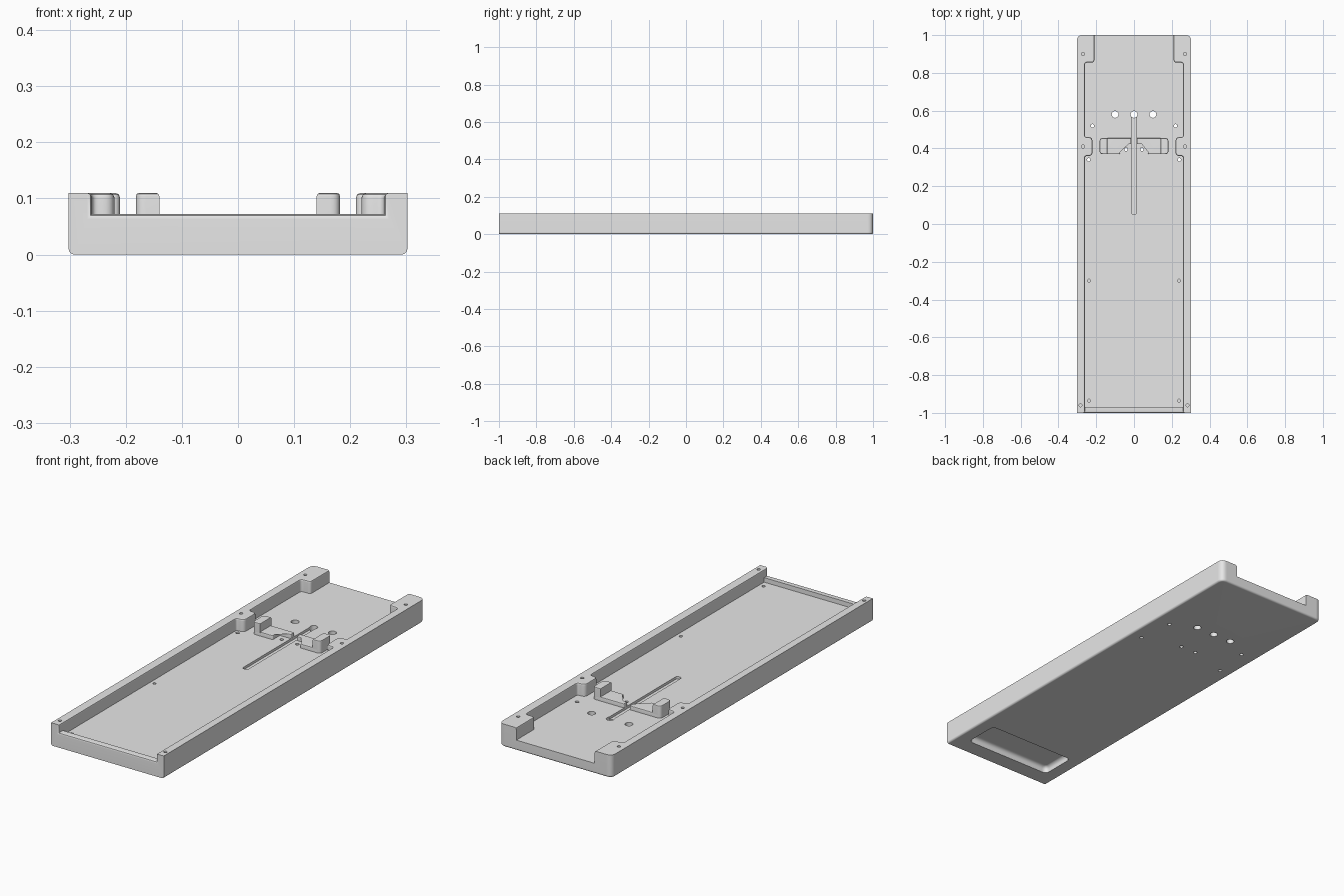
import bpy, bmesh, math
from mathutils import Vector

cube = bpy.data.objects.get("Cube")
if cube:
    bpy.data.objects.remove(cube, do_unlink=True)

grey = bpy.data.materials.new("plain grey")
grey.use_nodes = True
grey.diffuse_color = (0.8, 0.8, 0.8, 1)
grey.node_tree.nodes["Principled BSDF"].inputs["Base Color"].default_value = (0.8, 0.8, 0.8, 1)

W, TOP, FLOOR, LIP = 0.302, 0.11, 0.05, 0.072
INNER = 0.26


def rounded(corners, steps=6):
    """Outline from (x, y, radius) corners."""
    out = []
    for i, (x, y, r) in enumerate(corners):
        p = Vector((x, y))
        if r == 0:
            out.append(p)
            continue
        a = p + (Vector(corners[i - 1][:2]) - p).normalized() * r
        b = p + (Vector(corners[(i + 1) % len(corners)][:2]) - p).normalized() * r
        for k in range(steps + 1):
            t = k / steps
            out.append(a * (1 - t) ** 2 + p * 2 * t * (1 - t) + b * t * t)
    return out


def rect(x0, x1, y0, y1, r=0.0):
    return rounded([(x0, y0, r), (x1, y0, r), (x1, y1, r), (x0, y1, r)])


def circle(x, y, r, n=20):
    return [Vector((x + r * math.cos(math.tau * i / n), y + r * math.sin(math.tau * i / n)))
            for i in range(n)]


def bevel(obj, rule, width, segments=2):
    """Bevel the edges whose middle point and ends satisfy the rule."""
    bm = bmesh.new()
    bm.from_mesh(obj.data)
    picked = [e for e in bm.edges if rule(e.verts[0].co, e.verts[1].co)]
    bmesh.ops.bevel(bm, geom=picked, offset=width, offset_type='OFFSET',
                    segments=segments, profile=0.5, affect='EDGES')
    bm.to_mesh(obj.data)
    bm.free()


def prism(name, outline, z0, z1):
    bm = bmesh.new()
    face = bm.faces.new([bm.verts.new((p.x, p.y, z0)) for p in outline])
    grown = bmesh.ops.extrude_face_region(bm, geom=[face])["geom"]
    bmesh.ops.translate(bm, vec=(0, 0, z1 - z0),
                        verts=[v for v in grown if isinstance(v, bmesh.types.BMVert)])
    bmesh.ops.recalc_face_normals(bm, faces=bm.faces)
    mesh = bpy.data.meshes.new(name)
    bm.to_mesh(mesh)
    bm.free()
    mesh.materials.append(grey)
    obj = bpy.data.objects.new(name, mesh)
    bpy.context.collection.objects.link(obj)
    return obj


def cut(obj, cutter):
    mod = obj.modifiers.new("cut", 'BOOLEAN')
    mod.operation, mod.solver, mod.object = 'DIFFERENCE', 'EXACT', cutter
    bpy.context.view_layer.objects.active = obj
    bpy.ops.object.modifier_apply(modifier=mod.name)
    bpy.data.objects.remove(cutter, do_unlink=True)


def level(a, b, z):
    return abs(a.z - z) < 1e-4 and abs(b.z - z) < 1e-4


# Tray block with rounded back corners and softened underside
tray = prism("tray", rounded([(-W, -1, 0), (W, -1, 0), (W, 1, 0.03), (-W, 1, 0.03)]), 0, TOP)
bevel(tray, lambda a, b: level(a, b, 0) and (a.y + b.y) / 2 > -0.999, 0.01, 3)

# Main cavity, open at the back, with a boss and a wide corner on each side
half = [(INNER, -0.97, 0), (INNER, 0.36, 0.012), (0.22, 0.36, 0.022), (0.22, 0.46, 0.022),
        (INNER, 0.46, 0.012), (INNER, 0.855, 0.015), (0.21, 0.855, 0.015), (0.21, 1.2, 0)]
cavity = half + [(-x, y, r) for x, y, r in reversed(half)]
cut(tray, prism("cavity_cutter", rounded(cavity), FLOOR, 0.3))
# Lowered front lip
cut(tray, prism("lip_cutter", rect(-INNER, INNER, -1.2, -0.96), LIP, 0.3))

bm = bmesh.new()
bm.from_mesh(tray.data)
bmesh.ops.remove_doubles(bm, verts=bm.verts, dist=1e-5)
bmesh.ops.dissolve_limit(bm, angle_limit=0.01, verts=bm.verts, edges=bm.edges)
bm.to_mesh(tray.data)
bm.free()


def inner_rim(a, b):
    m = (a + b) / 2
    if abs(m.x) > 0.265:
        return False
    wall_top = level(a, b, TOP) and abs(m.y) < 0.995
    front = m.y < -0.999 and m.z > LIP - 1e-4 and not level(a, b, TOP)
    return wall_top or front


bevel(tray, inner_rim, 0.009)

# Hand recess under the front
recess = prism("recess_cutter", rect(-0.235, 0.235, -0.92, -0.745, 0.025), -0.1, 0.032)
bevel(recess, lambda a, b: level(a, b, 0.032), 0.018, 4)
cut(tray, recess)

# Long shallow groove along the floor
cut(tray, prism("groove_cutter", rect(-0.014, 0.014, 0.05, 0.58, 0.0139), 0.038, 0.3))

# Large and small through holes
for x in (-0.1, 0, 0.1):
    cut(tray, prism("hole_cutter", circle(x, 0.58, 0.018), -0.1, 0.3))
for s in (-1, 1):
    for x, y in ((0.042, 0.395), (0.24, 0.34), (0.22, 0.52)):
        cut(tray, prism("hole_cutter", circle(s * x, y, 0.009, 12), -0.1, 0.3))
    # Blind screw holes in the floor, then in the wall tops
    for y in (-0.3, -0.935):
        cut(tray, prism("hole_cutter", circle(s * 0.238, y, 0.008, 12), 0.035, 0.3))
    for x, y in ((0.27, 0.9), (0.27, 0.41), (0.283, -0.96)):
        cut(tray, prism("hole_cutter", circle(s * x, y, 0.008, 12), 0.07, 0.3))

# Pair of L-shaped brackets with raised end posts
parts = [tray]
for s, side in ((1, "left"), (-1, "right")):
    foot = [(0.015, 0.455, 0.006), (0.015, 0.425, 0.006), (0.073, 0.425, 0.006),
            (0.073, 0.37, 0.006), (0.165, 0.37, 0), (0.165, 0.455, 0)]
    post = [(0.14, 0.455, 0), (0.14, 0.37, 0), (0.182, 0.37, 0.018), (0.182, 0.455, 0.018)]
    for name, shape, z in (("bracket_foot_", foot, LIP - 0.002), ("bracket_post_", post, TOP)):
        part = prism(name + side, rounded([(s * x, y, r) for x, y, r in shape]), FLOOR - 0.001, z)
        bevel(part, lambda a, b: level(a, b, z), 0.006)
        parts.append(part)

# Smooth rounded edges while keeping flat faces flat
for part in parts:
    bpy.ops.object.select_all(action='DESELECT')
    part.select_set(True)
    bpy.context.view_layer.objects.active = part
    bpy.ops.object.shade_smooth_by_angle(angle=math.radians(35))
    part.modifiers.new("flat faces", 'WEIGHTED_NORMAL').keep_sharp = True
